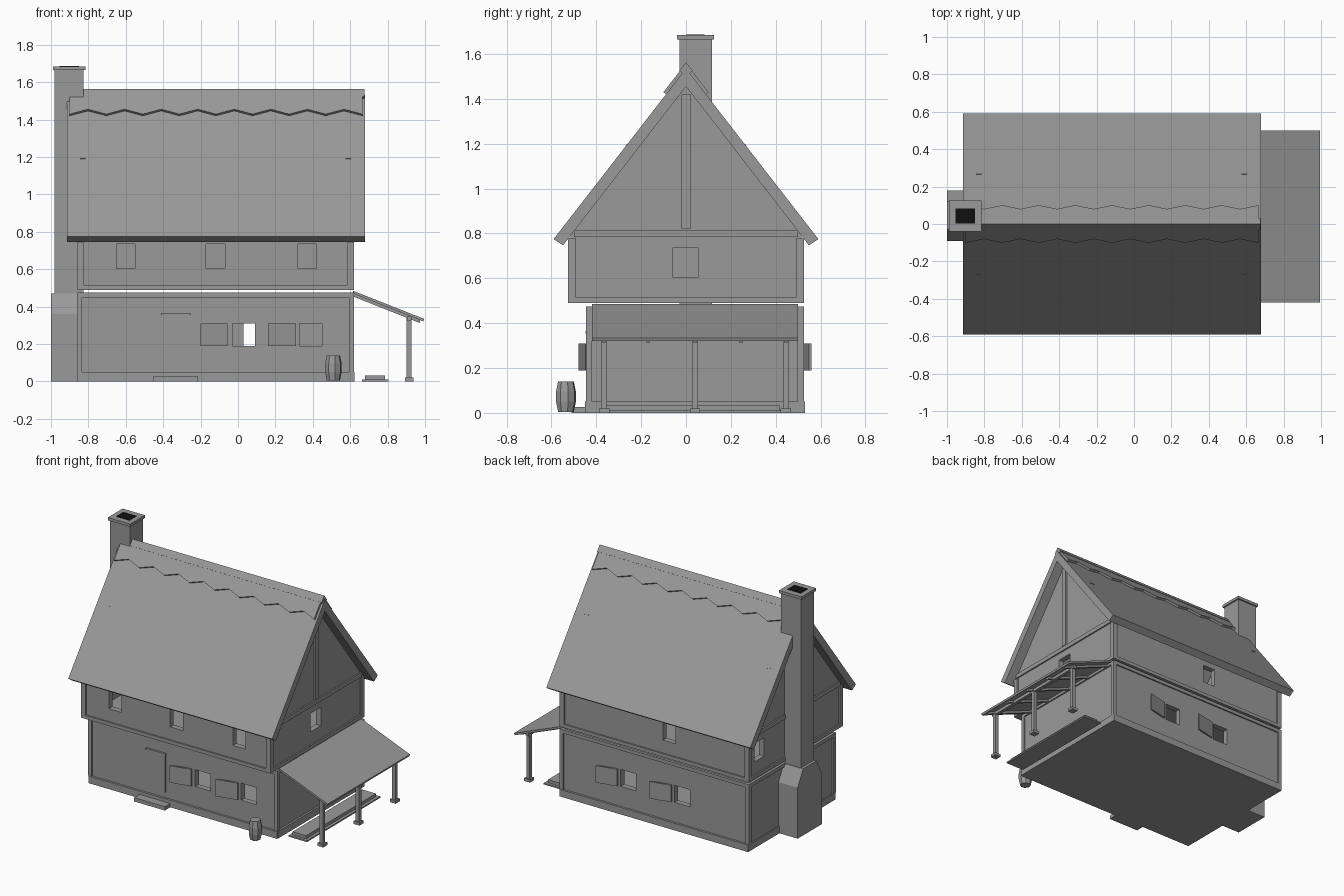
import bpy
from math import cos, sin, pi
from mathutils import Vector

old = bpy.data.objects.get("Cube")
if old:
    bpy.data.objects.remove(old, do_unlink=True)


def material(name, value):
    m = bpy.data.materials.new(name)
    m.use_nodes = True
    color = (value, value, value, 1)
    m.diffuse_color = color
    m.node_tree.nodes["Principled BSDF"].inputs["Base Color"].default_value = color
    return m


grey = material("plain_grey", 0.32)
soot = material("soot_black", 0.005)


def loft(name, rings, mat=grey):
    """Join matching rings of points into a closed solid."""
    n = len(rings[0])
    verts = [p for ring in rings for p in ring]
    faces = [list(range(n))[::-1], [len(verts) - n + i for i in range(n)]]
    for r in range(len(rings) - 1):
        for i in range(n):
            j = (i + 1) % n
            faces.append((r * n + i, r * n + j, r * n + n + j, r * n + n + i))
    me = bpy.data.meshes.new(name)
    me.from_pydata(verts, [], faces)
    me.materials.append(mat)
    import bmesh
    bm = bmesh.new()
    bm.from_mesh(me)
    bmesh.ops.recalc_face_normals(bm, faces=bm.faces)
    bm.to_mesh(me)
    bm.free()
    ob = bpy.data.objects.new(name, me)
    bpy.context.collection.objects.link(ob)
    return ob


def rect(x, y, z):
    return [(x[0], y[0], z), (x[1], y[0], z), (x[1], y[1], z), (x[0], y[1], z)]


def box(name, x, y, z, mat=grey):
    return loft(name, [rect(x, y, z[0]), rect(x, y, z[1])], mat)


def prism_x(name, profile, x):
    return loft(name, [[(k, y, z) for y, z in profile] for k in x])


def prism_z(name, outline, z):
    return loft(name, [[(x, y, k) for x, y in outline] for k in z])


def cut(target, cutters):
    """Subtract the cutters, then discard them."""
    for c in cutters:
        c.hide_render = True
        mod = target.modifiers.new("opening", "BOOLEAN")
        mod.operation = "DIFFERENCE"
        mod.solver = "EXACT"
        mod.object = c
    bpy.context.view_layer.update()
    graph = bpy.context.evaluated_depsgraph_get()
    mesh = bpy.data.meshes.new_from_object(target.evaluated_get(graph))
    target.modifiers.clear()
    target.data = mesh
    for c in cutters:
        bpy.data.objects.remove(c, do_unlink=True)


def opening(x, y, z):
    return box("opening_cutter", x, y, z)


X0, X1 = -0.86, 0.62      # outer faces of the timber frame
LY0, LY1 = -0.445, 0.525  # lower storey depth
UY = 0.525                # upper storey half depth
IN = 0.01                 # wall recess behind the timbers

# Lower storey walls with see-through windows
low = box("lower_walls", (X0 + IN, X1 - IN), (LY0 + IN, LY1 - IN), (0, 0.47))
low_z = (0.19, 0.31)
cuts = [opening((X0 + 0.05, X1 - 0.05), (LY0 + 0.05, LY1 - 0.05), (0.04, 0.44))]
for x in (-0.03, 0.33):
    cuts.append(opening((x, x + 0.12), (-0.6, -0.3), low_z))
for x in (0.03, -0.39):
    cuts.append(opening((x, x + 0.12), (0.4, 0.7), low_z))
cut(low, cuts)

# Upper storey with gables
def gable(y, base, eave, apex):
    return [(-y, base), (y, base), (y, eave), (0, apex), (-y, eave)]

up = prism_x("upper_walls", gable(UY - IN, 0.49, 0.795, 1.456), (X0 + IN, X1 - IN))
up_z = (0.605, 0.735)
cuts = [prism_x("room_cutter", gable(UY - 0.05, 0.52, 0.78, 1.38), (X0 + 0.05, X1 - 0.05))]
for x in (-0.65, -0.17, 0.32):
    cuts.append(opening((x, x + 0.1), (-0.7, -0.4), up_z))
cuts.append(opening((-0.28, -0.18), (0.4, 0.7), up_z))
cuts.append(opening((0.5, 0.7), (-0.06, 0.055), up_z))
cuts.append(opening((-0.95, -0.75), (0.34, 0.45), up_z))
cut(up, cuts)


def storey_frame(label, y0, y1, z0, z1, w, bands):
    """Corner posts and belts of beams, slightly proud of the walls."""
    for x in ((X0, X0 + w), (X1 - w, X1)):
        for y in ((y0, y0 + w), (y1 - w, y1)):
            box(label + "_corner_post", x, y, (z0, z1))
    for z in bands:
        for y in ((y0, y0 + 0.02), (y1 - 0.02, y1)):
            box(label + "_long_beam", (X0, X1), y, z)
        for x in ((X0, X0 + 0.02), (X1 - 0.02, X1)):
            box(label + "_end_beam", x, (y0, y1), z)


storey_frame("lower", LY0, LY1, 0.05, 0.475, 0.027, [(0.45, 0.475)])
storey_frame("upper", -UY, UY, 0.49, 0.78, 0.035, [(0.49, 0.515)])
for y in ((LY0 - 0.005, LY0 + 0.02), (LY1 - 0.02, LY1 + 0.005)):
    box("plinth_long_side", (X0 + 0.005, X1), y, (0, 0.05))
for x in ((X0 + 0.003, X0 + 0.02), (X1 - 0.02, X1 + 0.003)):
    box("plinth_end", x, (LY0, LY1), (0, 0.05))

# Gable timbers
for x in ((X0, X0 + 0.02), (X1 - 0.02, X1)):
    box("gable_king_post", x, (-0.02, 0.02), (0.82, 1.42))
    box("gable_tie_beam", x, (-0.5, 0.5), (0.785, 0.815))

# Roof, scalloped ridge tiles and ridge cap
APEX = 1.535
prism_x("roof", [(0, APEX), (0.59, 0.775), (0.548, 0.747), (0, 1.455),
                 (-0.548, 0.747), (-0.59, 0.775)], (-0.915, 0.68))
run = Vector((0.59, 0.76)).normalized()
for s in (-1, 1):
    def on_slope(u, v, w):
        return (u, s * (v * run.x + w * run.y), APEX - v * run.y + w * run.x)
    edge = [(-0.9 + 0.0978 * i, 0.145 if i % 2 == 0 else 0.112) for i in range(17)]
    outline = [(0.665, 0), (-0.9, 0)] + edge
    loft("scalloped_ridge_tiles", [[on_slope(u, v, w) for u, v in outline]
                                   for w in (-0.005, 0.015)])
    for u in (-0.83, 0.59):
        loft("roof_peg", [[on_slope(u + a, 0.43 + b, w) for a, b in
                           ((-0.015, 0), (0.015, 0), (0.015, 0.006), (-0.015, 0.006))]
                          for w in (-0.01, 0.003)])
prism_x("ridge_cap", [(-0.03, 1.525), (0, 1.563), (0.03, 1.525), (0, 1.5)], (-0.9, 0.675))

# Chimney
loft("chimney_base", [rect((-1, -0.83), (-0.09, 0.18), 0),
                      rect((-1, -0.83), (-0.09, 0.18), 0.36),
                      rect((-1, -0.83), (-0.03, 0.12), 0.47)])
box("chimney_shaft", (-0.98, -0.825), (-0.03, 0.115), (0.4, 1.67))
box("chimney_cap", (-0.99, -0.815), (-0.04, 0.125), (1.665, 1.685))
box("chimney_flue", (-0.955, -0.85), (0.002, 0.083), (1.68, 1.687), soot)

# Door and doorstep
box("door", (-0.405, -0.26), (LY0 + 0.003, LY0 + 0.02), (0.09, 0.355))
box("door_lintel", (-0.412, -0.253), (LY0 - 0.003, LY0 + 0.02), (0.355, 0.365))
box("doorstep", (-0.455, -0.215), (-0.51, LY0), (0, 0.027))

# Shutters standing slightly open beside the lower windows
for hinge, tip, wall, out in ((-0.055, -0.2, LY0 + IN, -1), (0.31, 0.16, LY0 + IN, -1),
                              (0.17, 0.315, LY1 - IN, 1), (-0.25, -0.105, LY1 - IN, 1)):
    prism_z("shutter", [(hinge, wall), (hinge, wall + out * 0.012),
                        (tip, wall + out * 0.045), (tip, wall + out * 0.033)], low_z)

# Barrel
loft("barrel", [[(0.51 + r * cos(pi * i / 4 + 0.2), -0.535 + r * sin(pi * i / 4 + 0.2), z)
                 for i in range(8)]
                for r, z in ((0.036, 0.005), (0.045, 0.05), (0.045, 0.095), (0.036, 0.14))])

# Side canopy with rafters, posts and platform
def sloped_bar(name, y, thick, drop, x0=0.615, x1=0.995):
    def top(x):
        return 0.485 - (x - 0.615) * 0.395 - drop
    ends = [(x0, top(x0)), (x1, top(x1)), (x1 - 0.004, top(x1) - thick), (x0, top(x0) - thick)]
    loft(name, [[(x, k, z) for x, z in ends] for k in y])


sloped_bar("canopy_roof", (-0.42, 0.5), 0.014, 0)
for y in (-0.365, -0.17, 0.04, 0.245, 0.445):
    sloped_bar("canopy_rafter", (y - 0.009, y + 0.009), 0.018, 0.012, 0.615, 0.975)
box("canopy_beam", (0.903, 0.927), (-0.39, 0.47), (0.325, 0.348))
for y in (-0.365, 0.04, 0.445):
    box("canopy_post", (0.902, 0.928), (y - 0.013, y + 0.013), (0, 0.34))
    box("canopy_post_foot", (0.892, 0.938), (y - 0.023, y + 0.023), (0, 0.02))
box("platform_base", (0.662, 0.805), (-0.38, 0.44), (0, 0.01))
box("platform_top", (0.678, 0.785), (-0.36, 0.42), (0.01, 0.032))
